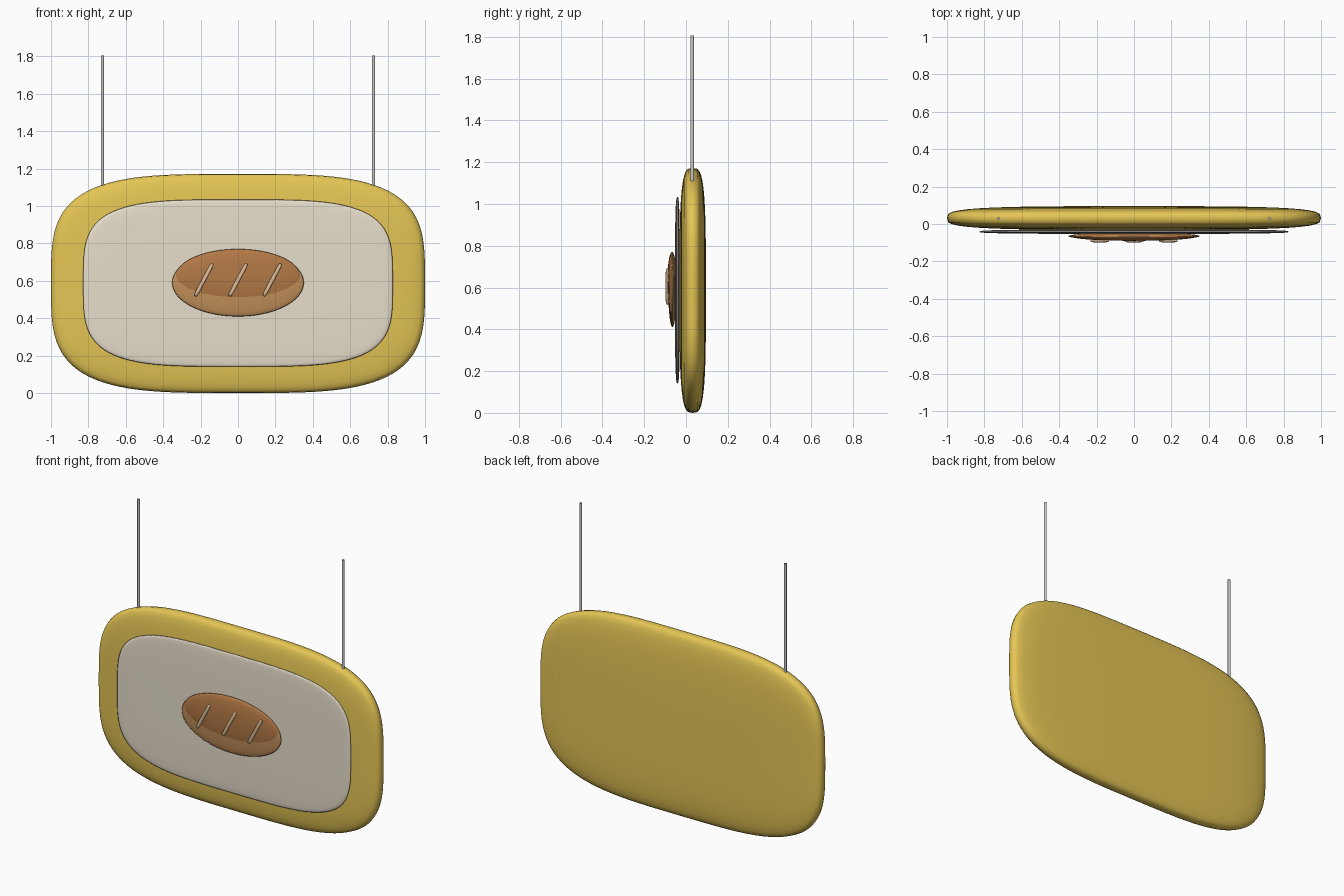
import bpy, bmesh, math

if "Cube" in bpy.data.objects:
    bpy.data.objects.remove(bpy.data.objects["Cube"])


def material(name, rgb):
    m = bpy.data.materials.new(name)
    m.diffuse_color = (*rgb, 1)
    m.use_nodes = True
    m.node_tree.nodes["Principled BSDF"].inputs["Base Color"].default_value = m.diffuse_color
    return m


def spow(v, p):
    return math.copysign(abs(v) ** p, v)


def pillow(name, centre, half, n_face, n_side, mat, tilt=0, segs=96, rings=20):
    """Rounded slab: superellipse outline in XZ, superellipse thickness in Y."""
    bm = bmesh.new()
    hx, hy, hz = half
    loops = []
    for j in range(1, rings):
        phi = -math.pi / 2 + math.pi * j / rings
        r, y = math.cos(phi) ** (2 / n_side), hy * spow(math.sin(phi), 2 / n_side)
        loops.append([bm.verts.new((hx * r * spow(math.cos(t), 2 / n_face), y,
                                    hz * r * spow(math.sin(t), 2 / n_face)))
                      for t in (2 * math.pi * i / segs for i in range(segs))])
    for a, b in zip(loops, loops[1:]):
        for i in range(segs):
            k = (i + 1) % segs
            bm.faces.new((a[i], a[k], b[k], b[i]))
    for loop, y in ((loops[0], -hy), (loops[-1], hy)):
        pole = bm.verts.new((0, y, 0))
        for i in range(segs):
            bm.faces.new((loop[i], loop[(i + 1) % segs], pole))
    bmesh.ops.recalc_face_normals(bm, faces=bm.faces)
    for f in bm.faces:
        f.smooth = True
    me = bpy.data.meshes.new(name)
    bm.to_mesh(me)
    bm.free()
    me.materials.append(mat)
    ob = bpy.data.objects.new(name, me)
    ob.location = centre
    ob.rotation_euler.y = tilt
    bpy.context.collection.objects.link(ob)
    return ob


yellow = material("yellow", (0.78, 0.56, 0.09))
cream = material("cream", (0.80, 0.73, 0.60))
crust = material("crust", (0.45, 0.19, 0.06))
bread = material("bread", (0.54, 0.28, 0.10))
score = material("score", (0.74, 0.52, 0.32))

# Sign board and its inset panel
pillow("sign_board", (0, 0.032, 0.586), (1.0, 0.0635, 0.586), 3.6, 3.6, yellow)
pillow("front_panel", (0, -0.041, 0.588), (0.828, 0.012, 0.447), 3.8, 3.2, cream)

# Loaf with darker upper crust
pillow("loaf", (0, -0.065, 0.59), (0.352, 0.02, 0.18), 2, 2, bread)
pillow("loaf_crust", (0, -0.067, 0.62), (0.335, 0.023, 0.15), 2, 2, crust)

# Three slanted score marks
for i in (-1, 0, 1):
    pillow("score_mark", (0.183 * i, -0.089, 0.605), (0.098, 0.01, 0.0105), 5, 3,
           score, tilt=-math.atan2(0.17, 0.09), segs=32, rings=10)

# Hanging rods
for side in (-1, 1):
    bpy.ops.mesh.primitive_cylinder_add(vertices=16, radius=0.008, depth=0.705,
                                        location=(0.725 * side, 0.03, 1.4525))
    bpy.context.object.name = "hanging_rod"
    bpy.ops.object.shade_smooth_by_angle()
